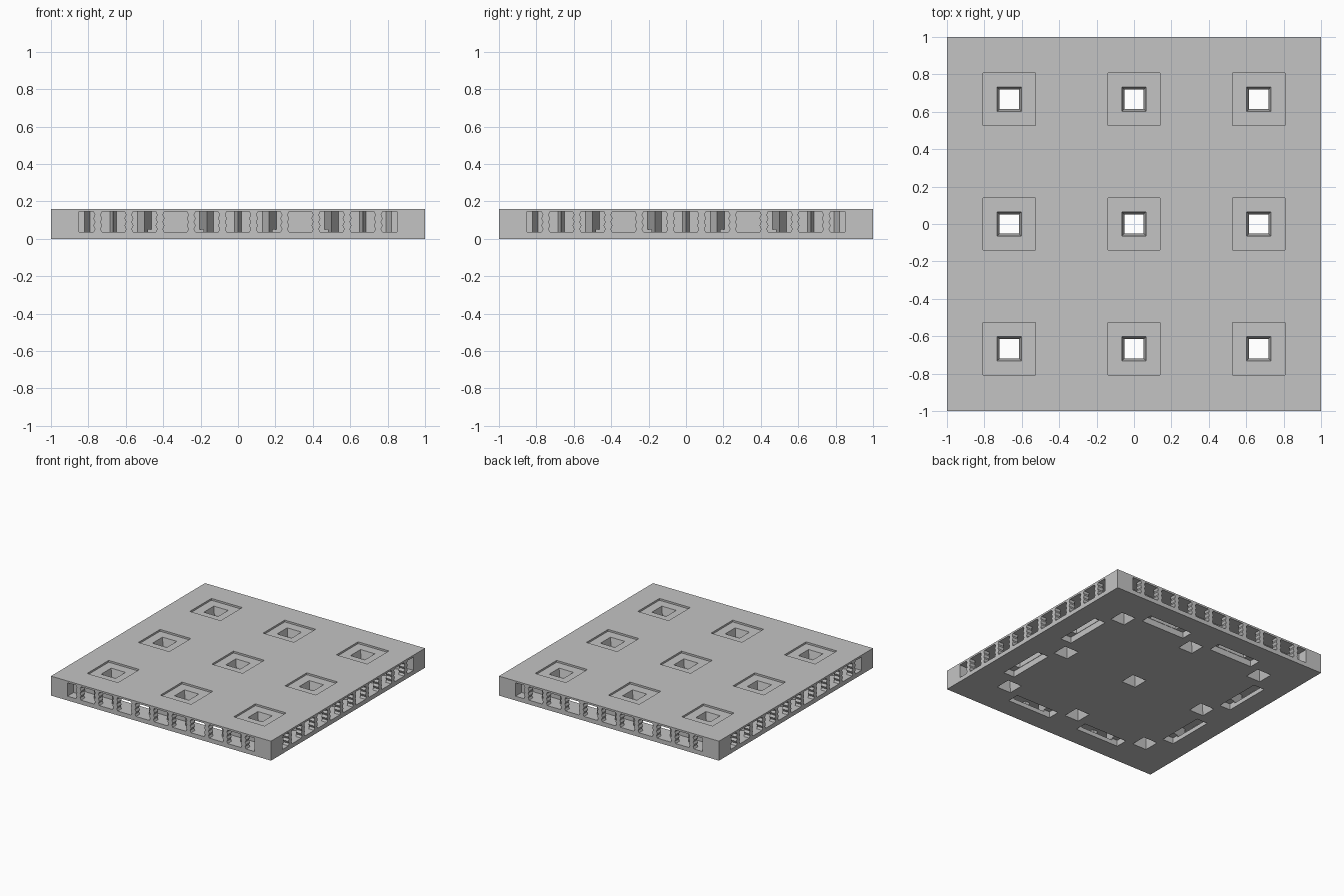
import bpy, bmesh
from math import pi
from mathutils import Matrix, Vector

cube = bpy.data.objects.get("Cube")
if cube:
    bpy.data.objects.remove(cube, do_unlink=True)

TOP, LOW, HIGH = 0.16, 0.035, 0.145   # slab height and side opening limits
GRID = (-2 / 3, 0, 2 / 3)

grey = bpy.data.materials.new("plain_grey")
grey.use_nodes = True
colour = (0.55, 0.55, 0.55, 1)
grey.diffuse_color = colour
for node in grey.node_tree.nodes:
    if node.type == 'BSDF_PRINCIPLED':
        node.inputs["Base Color"].default_value = colour


def finish(name, bm):
    bmesh.ops.recalc_face_normals(bm, faces=bm.faces)
    mesh = bpy.data.meshes.new(name)
    bm.to_mesh(mesh)
    bm.free()
    mesh.materials.append(grey)
    obj = bpy.data.objects.new(name, mesh)
    bpy.context.collection.objects.link(obj)
    return obj


def box(bm, centre, size):
    m = Matrix.Translation(centre) @ Matrix.Diagonal((*size, 1))
    bmesh.ops.create_cube(bm, size=1, matrix=m)


def prism(bm, points, push, turn):
    """Extrude a closed outline along a vector, then turn it."""
    face = bm.faces.new([bm.verts.new(p) for p in points])
    out = bmesh.ops.extrude_face_region(bm, geom=[face], use_keep_orig=True)
    moved = [v for v in out["geom"] if isinstance(v, bmesh.types.BMVert)]
    bmesh.ops.translate(bm, verts=moved, vec=push)
    bmesh.ops.transform(bm, matrix=turn, verts=list(face.verts) + moved)


def cut(target, name, bm):
    cutter = finish(name, bm)
    cutter.hide_render = True
    mod = target.modifiers.new(name, 'BOOLEAN')
    mod.operation, mod.solver, mod.object = 'DIFFERENCE', 'EXACT', cutter
    deps = bpy.context.evaluated_depsgraph_get()
    deps.update()
    mesh = bpy.data.meshes.new_from_object(target.evaluated_get(deps))
    target.modifiers.clear()
    target.data = mesh
    bpy.data.objects.remove(cutter, do_unlink=True)


TURNS = [Matrix.Rotation(i * pi / 2, 4, 'Z') for i in range(4)]

# Solid slab
bm = bmesh.new()
box(bm, (0, 0, TOP / 2), (2, 2, TOP))
slab = finish("slab", bm)

# Side channels: back wall with ridges and two deep pockets per side
wall, ridge, deep = -0.86, -0.92, -0.735
half = [(0.018, wall), (0.13, wall), (0.167, ridge), (0.205, deep),
        (0.462, deep), (0.5, ridge), (0.537, wall), (0.649, wall),
        (0.667, ridge), (0.685, wall), (0.79, wall), (0.82, ridge),
        (0.85, ridge), (0.85, -1.1)]
outline = [(-x, y) for x, y in reversed(half)] + [(0, ridge)] + half
bm = bmesh.new()
for turn in TURNS:
    prism(bm, [(x, y, LOW) for x, y in outline], Vector((0, 0, HIGH - LOW)), turn)
cut(slab, "channel_cutter", bm)

# Long slots through the underside into the pockets
bm = bmesh.new()
for turn in TURNS:
    for x in (-1 / 3, 1 / 3):
        c = turn @ Vector((x, -0.782, 0))
        s = turn @ Vector((0.4, 0.1, 0))
        box(bm, (c.x, c.y, 0), (abs(s.x), abs(s.y), 0.1))
cut(slab, "slot_cutter", bm)

# Shallow square recesses on top
bm = bmesh.new()
for x in GRID:
    for y in GRID:
        box(bm, (x, y, TOP), (0.28, 0.28, 0.03))
cut(slab, "recess_cutter", bm)

# Square through holes, narrow at mid height
bm = bmesh.new()
levels = [(-0.02, 0.065), (0, 0.065), (0.06, 0.052), (0.085, 0.052),
          (TOP - 0.015, 0.065), (TOP + 0.02, 0.065)]
for x in GRID:
    for y in GRID:
        rings = [[bm.verts.new((x + a * r, y + b * r, z))
                  for a, b in ((-1, -1), (1, -1), (1, 1), (-1, 1))]
                 for z, r in levels]
        bm.faces.new(rings[0])
        bm.faces.new(rings[-1])
        for lower, upper in zip(rings, rings[1:]):
            for i in range(4):
                j = (i + 1) % 4
                bm.faces.new((lower[i], lower[j], upper[j], upper[i]))
cut(slab, "hole_cutter", bm)

# Posts with notched edges, dividing every side into openings
bm = bmesh.new()
steps = 6
edge = [(0.024 if i % 2 == 0 else 0.015, LOW - 0.002 + i * (HIGH - LOW + 0.004) / steps)
        for i in range(steps + 1)]
for turn in TURNS:
    for k in range(-9, 10, 2):
        x = k / 12
        points = [(x + w, -1, z) for w, z in edge]
        points += [(x - w, -1, z) for w, z in reversed(edge)]
        prism(bm, points, Vector((0, 0.05, 0)), turn)
finish("side_posts", bm)
